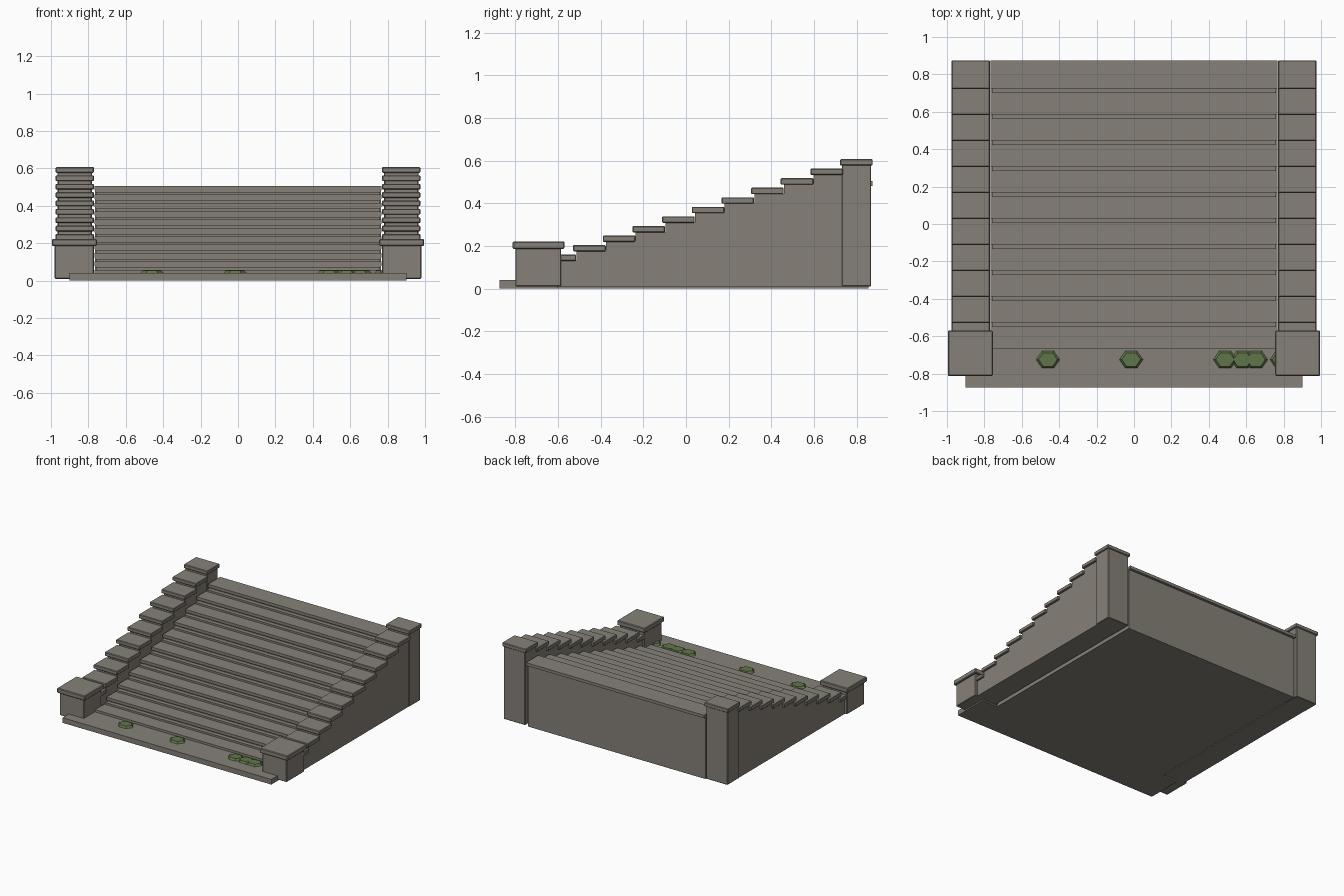
import bpy, bmesh, math

if "Cube" in bpy.data.objects:
    bpy.data.objects.remove(bpy.data.objects["Cube"])

RUN, RISE, COUNT = 0.139, 0.0447, 11
FRONT = -0.665


def material(name, rgb):
    m = bpy.data.materials.new(name)
    m.diffuse_color = (*rgb, 1)
    m.use_nodes = True
    m.node_tree.nodes["Principled BSDF"].inputs["Base Color"].default_value = m.diffuse_color
    return m


stone = material("stone", (0.24, 0.22, 0.19))
moss_green = material("moss green", (0.115, 0.18, 0.065))


def finish(name, bm, mat, bevel=0.0):
    bmesh.ops.recalc_face_normals(bm, faces=bm.faces)
    me = bpy.data.meshes.new(name)
    bm.to_mesh(me)
    bm.free()
    me.materials.append(mat)
    ob = bpy.data.objects.new(name, me)
    bpy.context.collection.objects.link(ob)
    if bevel:
        mod = ob.modifiers.new("edge bevel", "BEVEL")
        mod.width = bevel
        mod.segments = 1
    return ob


def box(name, x, y, z, bevel=0.0):
    bm = bmesh.new()
    bmesh.ops.create_cube(bm, size=1)
    for v in bm.verts:
        for i, (a, b) in enumerate((x, y, z)):
            v.co[i] = a if v.co[i] < 0 else b
    return finish(name, bm, stone, bevel)


def extrude_profile(name, profile, x0, x1):
    # side profile in (y, z), pulled across x
    bm = bmesh.new()
    face = bm.faces.new([bm.verts.new((x0, y, z)) for y, z in profile])
    out = bmesh.ops.extrude_face_region(bm, geom=[face])
    for v in out["geom"]:
        if isinstance(v, bmesh.types.BMVert):
            v.co.x = x1
    return finish(name, bm, stone)


def stepped(y_shift, y_back, z_base, z_first):
    pts = [(y_back, z_base), (FRONT + y_shift, z_base)]
    for i in range(COUNT):
        y, z = FRONT + y_shift + i * RUN, z_first + i * RISE
        pts.append((y, z))
        pts.append((y + RUN if i < COUNT - 1 else y_back, z))
    return pts


# Landing slab in front of the stairs
box("landing_slab", (-0.9, 0.9), (-0.875, -0.6), (0, 0.04))

# Solid stair core with treads and a low strip at the foot of each riser
extrude_profile("stair_core", stepped(0.008, 0.855, 0.0, 0.036), -0.765, 0.765)
for i in range(COUNT):
    y, z = FRONT + i * RUN, 0.058 + i * RISE
    back = 0.875 if i == COUNT - 1 else y + RUN + 0.015
    box(f"tread_{i + 1}", (-0.768, 0.768), (y, back), (z - 0.023, z))
    if i:
        box(f"riser_strip_{i + 1}", (-0.76, 0.76), (y - 0.025, y + 0.01),
            (z - RISE, z - RISE + 0.014))

# Side walls, posts and coping stones, mirrored left and right
for side, s in (("left", -1), ("right", 1)):
    def span(a, b):
        return (a, b) if s > 0 else (-b, -a)

    extrude_profile(f"{side}_side_wall", stepped(0.012, 0.80, 0.01, 0.131),
                    s * 0.785, s * 0.96)
    for i in range(COUNT):
        y, z = FRONT - 0.003 + i * RUN, 0.13 + i * RISE
        box(f"{side}_coping_{i + 1}", span(0.77, 0.975), (y, y + 0.153),
            (z, z + 0.03), 0.004)
    box(f"{side}_back_post", span(0.78, 0.966), (0.73, 0.868), (0.01, 0.58), 0.004)
    box(f"{side}_front_post", span(0.77, 0.98), (-0.80, -0.585), (0.01, 0.19), 0.004)
    box(f"{side}_front_post_cap", span(0.755, 0.995), (-0.812, -0.57),
        (0.185, 0.222), 0.005)

# Flat six-sided moss clumps on the landing
for n, x in enumerate((-0.46, -0.015, 0.487, 0.58, 0.652, 0.79)):
    bm = bmesh.new()
    bmesh.ops.create_cone(bm, cap_ends=True, segments=6, radius1=0.065,
                          radius2=0.05, depth=0.016)
    angle = math.pi / 6 if abs(max(v.co.x for v in bm.verts) - 0.065) > 0.002 else 0
    c, sn = math.cos(angle), math.sin(angle)
    for v in bm.verts:
        px, py = v.co.x * c - v.co.y * sn, v.co.x * sn + v.co.y * c
        v.co = (x + px, -0.725 + py * 0.83, v.co.z + 0.046)
    finish(f"moss_clump_{n + 1}", bm, moss_green)
